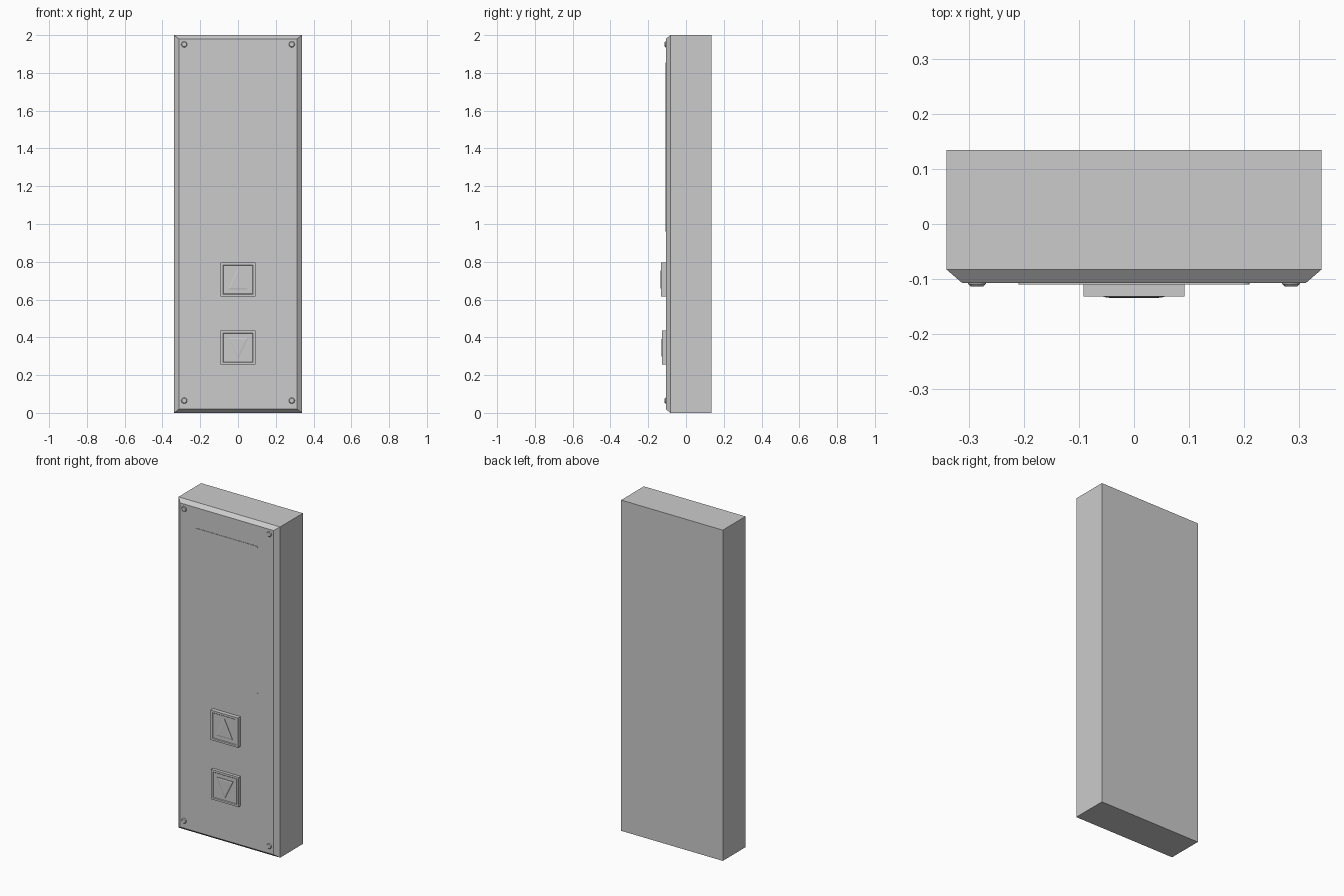
import bpy, bmesh
from math import cos, sin, pi

if "Cube" in bpy.data.objects:
    bpy.data.objects.remove(bpy.data.objects["Cube"])


def loft(name, layers):
    """Join (y, outline) layers, from back to front, into one closed solid."""
    bm = bmesh.new()
    rings = [[bm.verts.new((x, y, z)) for x, z in pts] for y, pts in layers]
    n = len(rings[0])
    for a, b in zip(rings, rings[1:]):
        for i in range(n):
            j = (i + 1) % n
            bm.faces.new((a[i], a[j], b[j], b[i]))
    bm.faces.new(rings[0])
    bm.faces.new(rings[-1][::-1])
    bmesh.ops.recalc_face_normals(bm, faces=bm.faces)
    me = bpy.data.meshes.new(name)
    bm.to_mesh(me)
    bm.free()
    ob = bpy.data.objects.new(name, me)
    bpy.context.collection.objects.link(ob)
    return ob


def rect(hx, hz, cz):
    return [(-hx, cz - hz), (hx, cz - hz), (hx, cz + hz), (-hx, cz + hz)]


def rounded(hx, hz, cz, r, seg=4):
    pts = []
    for k, (sx, sz) in enumerate([(1, 1), (-1, 1), (-1, -1), (1, -1)]):
        for i in range(seg + 1):
            a = (k + i / seg) * pi / 2
            pts.append((sx * (hx - r) + r * cos(a), cz + sz * (hz - r) + r * sin(a)))
    return pts


def circle(cx, cz, r, n=16):
    return [(cx + r * cos(2 * pi * i / n), cz + r * sin(2 * pi * i / n)) for i in range(n)]


def triangle(cz, d, s):
    # d = 1 points up, -1 points down; s scales about the centroid
    return [(-0.055 * s, cz - d * 0.038 * s), (0.055 * s, cz - d * 0.038 * s),
            (0, cz + d * 0.076 * s)]


FACE = -0.107

# Housing with chamfered front edge
loft("housing", [(0.134, rect(0.34, 1.0, 1.0)), (-0.083, rect(0.34, 1.0, 1.0)),
                 (FACE, rect(0.312, 0.98, 1.0))])

# Thin display panel
loft("display_panel", [(FACE + 0.005, rounded(0.21, 0.448, 1.408, 0.015)),
                       (FACE - 0.0025, rounded(0.21, 0.448, 1.408, 0.015))])

# Corner screws
for side, x in (("left", -0.285), ("right", 0.285)):
    for level, z in (("lower", 0.065), ("upper", 1.951)):
        loft(f"screw_{level}_{side}", [(FACE + 0.005, circle(x, z, 0.016)),
                                       (FACE - 0.002, circle(x, z, 0.016)),
                                       (FACE - 0.006, circle(x, z, 0.012))])

# Call buttons with a shallow recess and a raised arrow; the lower sits deeper
for name, z, d, front in (("up", 0.706, 1, -0.1315), ("down", 0.345, -1, -0.126)):
    loft(f"{name}_button", [(FACE + 0.005, rect(0.092, 0.09, z)), (front, rect(0.092, 0.09, z)),
                            (front, rect(0.08, 0.078, z)),
                            (front + 0.003, rect(0.077, 0.075, z))])
    cz = z - d * 0.015
    loft(f"{name}_arrow", [(front + 0.006, triangle(cz, d, 1)),
                           (front - 0.001, triangle(cz, d, 1)),
                           (front - 0.0025, triangle(cz, d, 0.8))])
